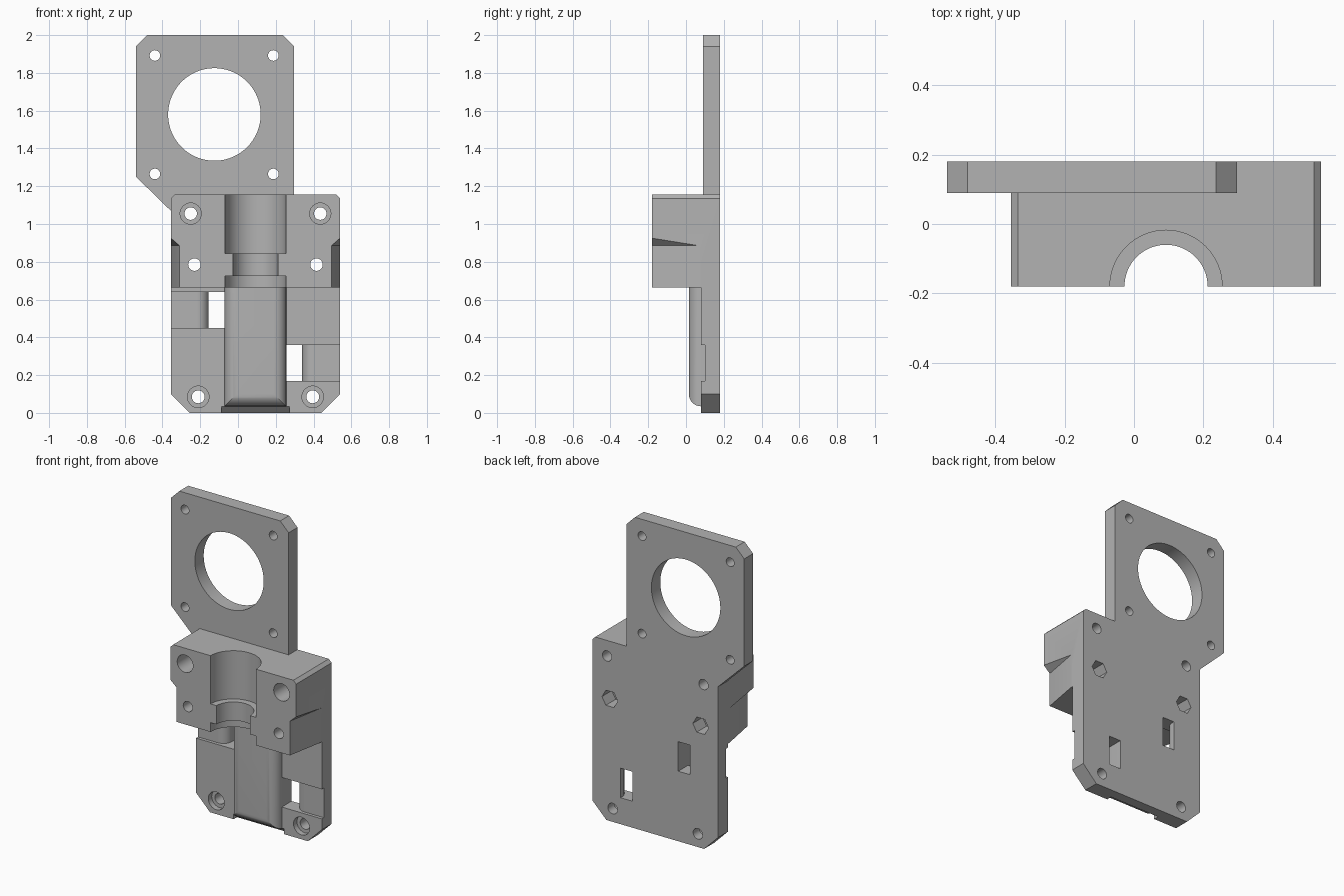
import bpy, bmesh
from math import sin, cos, pi, radians
from mathutils import Vector

cube = bpy.data.objects.get("Cube")
if cube:
    bpy.data.objects.remove(cube, do_unlink=True)

MID = 0.0925               # symmetry line of the lower body
FRONT, BACK = -0.18, 0.18

grey = bpy.data.materials.new("plain grey")
grey.use_nodes = True
grey.diffuse_color = (0.45, 0.45, 0.45, 1)
grey.node_tree.nodes["Principled BSDF"].inputs["Base Color"].default_value = grey.diffuse_color


def make(name, bm):
    bmesh.ops.recalc_face_normals(bm, faces=bm.faces[:])
    mesh = bpy.data.meshes.new(name)
    bm.to_mesh(mesh)
    bm.free()
    mesh.materials.append(grey)
    obj = bpy.data.objects.new(name, mesh)
    bpy.context.collection.objects.link(obj)
    return obj


def prism(name, points, axis, lo, hi):
    """Extrude a 2D outline along the given axis."""
    place = {"x": lambda a, b, t: (t, a, b),
             "y": lambda a, b, t: (a, t, b),
             "z": lambda a, b, t: (a, b, t)}[axis]
    bm = bmesh.new()
    face = bm.faces.new([bm.verts.new(place(a, b, lo)) for a, b in points])
    new = bmesh.ops.extrude_face_region(bm, geom=[face])["geom"]
    step = Vector(place(0, 0, hi - lo))
    bmesh.ops.translate(bm, vec=step, verts=[v for v in new if isinstance(v, bmesh.types.BMVert)])
    return make(name, bm)


def arc(cx, cy, r, start, end, n=12):
    return [(cx + r * cos(radians(start + (end - start) * i / n)),
             cy + r * sin(radians(start + (end - start) * i / n))) for i in range(n + 1)]


def circle(cx, cy, r, n=40):
    return arc(cx, cy, r, 0, 360 - 360 / n, n - 1)


def flip(points):
    return [(2 * MID - x, y) for x, y in points]


def combine(target, tool, operation):
    mod = target.modifiers.new("combine", "BOOLEAN")
    mod.operation, mod.solver, mod.object = operation, "EXACT", tool
    bpy.context.view_layer.objects.active = target
    bpy.ops.object.modifier_apply(modifier=mod.name)
    bpy.data.objects.remove(tool, do_unlink=True)


L, R = -0.355, 2 * MID + 0.355

# Base plate with chamfered bottom corners
body = prism("motor_mount", [(L, 0.1), (L + 0.1, 0), (R - 0.1, 0), (R, 0.1), (R, 0.8), (L, 0.8)],
             "y", 0.08, BACK)

# Clamp block with small top chamfers
block = prism("clamp_block", [(L, 0.665), (R, 0.665), (R, 1.135), (R - 0.02, 1.155),
                              (L + 0.02, 1.155), (L, 1.135)], "y", FRONT, BACK)
combine(body, block, "UNION")

# Motor plate
plate = prism("motor_plate", [(-0.54, 1.25), (-0.335, 1.05), (0.297, 1.05), (0.297, 1.94),
                              (0.237, 2), (-0.48, 2), (-0.54, 1.94)], "y", 0.09, BACK)
combine(body, plate, "UNION")

# Relief under the ridge, cut from the plate's lower front edge
combine(body, prism("relief", [(0.0, 0.035), (0.08, 0.035), (0.125, -0.01), (0.0, -0.01)],
                    "x", MID - 0.18, MID + 0.18), "DIFFERENCE")

# Ridge rounded along its sides and its bottom
r, half, face_y = 0.065, 0.163, 0.015
side = arc(MID - half + r, face_y + r, r, 180, 270)
ridge = prism("ridge", [(MID - half, 0.15)] + side + flip(side)[::-1] + [(MID + half, 0.15)],
              "z", 0, 0.75)
rounded = prism("ridge_bottom", arc(face_y + r, 0.1, r, 180, 270) + [(0.16, 0.035), (0.16, 0.8),
                                                                   (face_y, 0.8)], "x", -0.5, 0.7)
combine(ridge, rounded, "INTERSECT")
combine(body, ridge, "UNION")

# Stepped half-round channel in the block, clear of the ridge
for radius, lo, hi in ((0.162, 0.845, 1.3), (0.12, 0.7, 0.9), (0.162, 0.6, 0.725)):
    combine(body, prism("channel", circle(MID, FRONT, radius, 64), "z", lo, hi), "DIFFERENCE")

# Tie slots: shallow recess rolling over into a through slot
slot = ([(-0.5, -0.05), (-0.5, 0.1)] + arc(-0.155 - 0.06, 0.16, 0.06, -90, 0, 10)
        + [(-0.155, 0.3), (MID - half, 0.3), (MID - half, -0.05)])
combine(body, prism("slot", slot, "z", 0.45, 0.64), "DIFFERENCE")
combine(body, prism("slot", flip(slot), "z", 0.17, 0.36), "DIFFERENCE")

# Tapered wedge notches on both sides of the block
for s in (-1, 1):
    edge = MID + s * (R - MID)
    bm = bmesh.new()
    out, inn = edge + s * 0.045, edge - s * 0.045
    y_far, y_out = 0.07, 0.32
    for z in (0.6, 0.885):
        for x, y in ((inn, FRONT), (out, FRONT), (out, y_out)):
            bm.verts.new((x, y, z))
    bm.verts.new((out, FRONT, 0.965))
    # limit the wedge to the block, above the base plate
    bmesh.ops.convex_hull(bm, input=bm.verts[:])
    bmesh.ops.translate(bm, vec=(0, -0.0005, 0), verts=bm.verts[:])
    notch = make("notch", bm)
    combine(body, notch, "DIFFERENCE")


def drill(x, z, radius, lo, hi, n=32):
    combine(body, prism("drill", circle(x, z, radius, n), "y", lo, hi), "DIFFERENCE")


# Motor opening and its four screw holes
drill(-0.125, 1.58, 0.245, 0, 0.3, 96)
for x in (-0.44, 0.187):
    for z in (1.265, 1.892):
        drill(x, z, 0.028, 0, 0.3)

# Body screw holes: counterbored at top and bottom, hex nut pockets in the middle
for s in (-1, 1):
    drill(MID + s * 0.343, 1.055, 0.033, -0.3, 0.3)
    drill(MID + s * 0.343, 1.055, 0.056, -0.3, 0.08)
    drill(MID + s * 0.323, 0.785, 0.033, -0.3, 0.3)
    drill(MID + s * 0.323, 0.785, 0.056, 0.08, 0.3, 6)
    drill(MID + s * 0.303, 0.085, 0.034, -0.3, 0.3)
    drill(MID + s * 0.303, 0.085, 0.057, -0.3, 0.115)

# Smooth round walls, keep hard edges
bpy.ops.object.select_all(action="DESELECT")
body.select_set(True)
bpy.context.view_layer.objects.active = body
bpy.ops.object.shade_smooth_by_angle(angle=radians(25))
